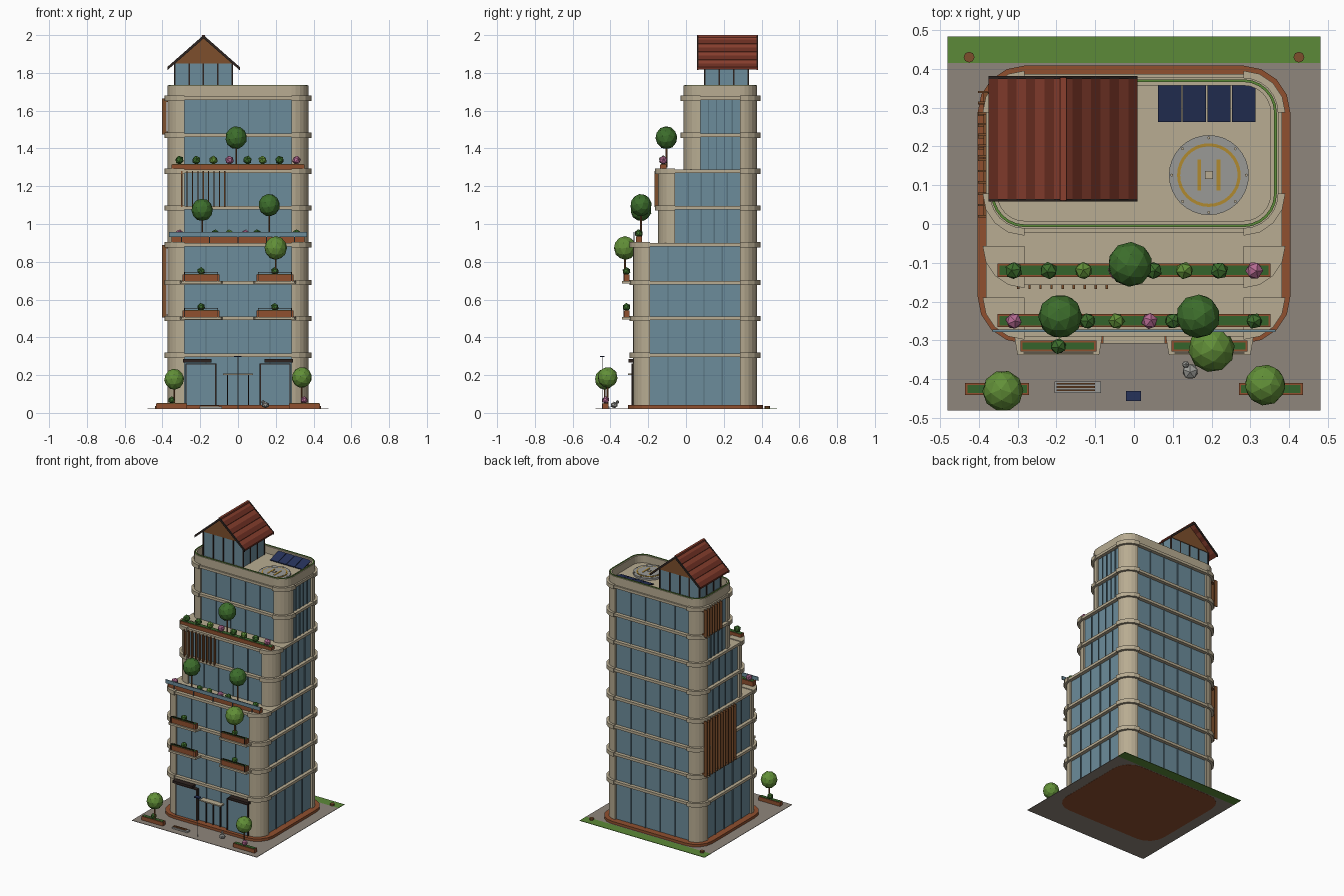
import bpy, bmesh, math, random
from mathutils import Vector, Matrix

if "Cube" in bpy.data.objects:
    bpy.data.objects.remove(bpy.data.objects["Cube"])
random.seed(4)


def mat(name, hexcol):
    m = bpy.data.materials.new(name)
    c = [int(hexcol[i:i + 2], 16) / 255 for i in (0, 2, 4)]
    m.diffuse_color = [((v + 0.055) / 1.055) ** 2.4 for v in c] + [1]
    m.use_nodes = True
    m.node_tree.nodes["Principled BSDF"].inputs["Base Color"].default_value = m.diffuse_color
    return m


STONE, GLASS, BRICK = mat("stone", "b8ac92"), mat("glass", "6c8c9b"), mat("brick", "90502f")
FRAME, DARK, WOOD = mat("frame", "56717e"), mat("dark", "2e2420"), mat("wood", "7d4f2c")
PAVE, GRASS, HEDGE = mat("paving", "8f867c"), mat("grass", "5c8a38"), mat("hedge", "35632b")
LEAF, LIME, PINK = mat("leaf", "3d6e2c"), mat("lime", "629038"), mat("pink", "b56a92")
ROOF_A, ROOF_B = mat("roof", "8a402f"), mat("roof_dark", "6d2f22")
NAVY, GREY, GOLD = mat("solar", "26325a"), mat("concrete", "9a9a96"), mat("gold", "b08a30")


def finish(name, bm, m):
    bmesh.ops.recalc_face_normals(bm, faces=bm.faces)
    me = bpy.data.meshes.new(name)
    bm.to_mesh(me)
    bm.free()
    me.materials.append(m)
    o = bpy.data.objects.new(name, me)
    bpy.context.collection.objects.link(o)
    return o


def boxes(name, items, m):
    """Each item is x0, x1, y0, y1, z0, z1."""
    bm = bmesh.new()
    for a, b, c, d, e, f in items:
        bmesh.ops.create_cube(bm, size=1, matrix=Matrix.Translation(((a + b) / 2, (c + d) / 2, (e + f) / 2))
                              @ Matrix.Diagonal((b - a, d - c, f - e, 1)))
    return finish(name, bm, m)


def prisms(name, loops, vec, m):
    bm = bmesh.new()
    for pts in loops:
        f = bm.faces.new([bm.verts.new(p) for p in pts])
        r = bmesh.ops.extrude_face_region(bm, geom=[f], use_keep_orig=True)
        bmesh.ops.translate(bm, vec=vec, verts=[v for v in r["geom"] if isinstance(v, bmesh.types.BMVert)])
    return finish(name, bm, m)


def arc(cx, cy, r, q, n):
    return [(cx + r * math.cos((q + i / n) * math.pi / 2), cy + r * math.sin((q + i / n) * math.pi / 2))
            for i in range(n + 1)]


X, YB, R = 0.372, 0.377, 0.09


def centres(y0):
    return [(X - R, YB - R), (R - X, YB - R), (R - X, y0 + R), (X - R, y0 + R)]


def outline(y0, grow, z, n=4):
    return [(x, y, z) for q, c in enumerate(centres(y0)) for x, y in arc(*c, R + grow, q, n)]


def slab(name, y0, grow, z0, z1, m, n=4):
    return prisms(name, [outline(y0, grow, z0, n)], (0, 0, z1 - z0), m)


def ring(name, y0, g0, g1, z0, z1, m):
    bm = bmesh.new()
    L = [[bm.verts.new(p) for p in outline(y0, g, z, 6)] for g, z in ((g0, z0), (g0, z1), (g1, z1), (g1, z0))]
    for k in range(4):
        a, b = L[k], L[(k + 1) % 4]
        for i in range(len(a)):
            j = (i + 1) % len(a)
            bm.faces.new((a[i], a[j], b[j], b[i]))
    return finish(name, bm, m)


def disc(name, x, y, z0, z1, r, m, n=24):
    bm = bmesh.new()
    bmesh.ops.create_cone(bm, cap_ends=True, segments=n, radius1=r, radius2=r, depth=z1 - z0,
                          matrix=Matrix.Translation((x, y, (z0 + z1) / 2)))
    return finish(name, bm, m)


def ball(name, x, y, z, r, m, sub=1, zs=1.0):
    bm = bmesh.new()
    rot = Matrix.Rotation(random.uniform(0, 6), 4, 'Z') @ Matrix.Rotation(random.uniform(-.3, .3), 4, 'X')
    bmesh.ops.create_icosphere(bm, subdivisions=sub, radius=r,
                               matrix=Matrix.Translation((x, y, z)) @ Matrix.Diagonal((1, 1, zs, 1)) @ rot)
    return finish(name, bm, m)


def tree(x, y, z, base, r, m):
    disc("tree_trunk", x, y, base, z, 0.005, WOOD, 6)
    ball("tree_crown", x, y, z, r, m, 2, 1.05)


def planter(x0, x1, y0, y1, z0, z1):
    boxes("planter", [(x0, x1, y0, y1, z0, z1)], BRICK)
    boxes("planter_soil", [(x0 + .006, x1 - .006, y0 + .005, y1 - .005, z1 - .01, z1 + .002)], HEDGE)


# ground and plinth
G = 0.024
boxes("plaza", [(-.48, .48, -.48, .415, G - .003, G)], PAVE)
boxes("lawn", [(-.48, .48, .415, .483, G - .003, G)], GRASS)
slab("plinth", -.277, .031, G - .004, .042, BRICK)

# three stepped tiers: glass core, rounded corner piers, mullions
tiers = [(-.28, .03, .89), (-.147, .89, 1.28), (-.012, 1.28, 1.67)]
step = 0.564 / 5
for y0, z0, z1 in tiers:
    slab("glass_walls", y0, -.014, z0, z1, GLASS, 6)
    o = prisms("corner_piers", [[(c[0], c[1], z0)] + [(x, y, z0) for x, y in arc(*c, R, q, 6)]
                                for q, c in enumerate(centres(y0))], (0, 0, z1 - z0), STONE)
    bars = []
    for i in range(1, 5):
        x = -.282 + i * step
        bars += [(x - .003, x + .003, y0 + .008, y0 + .02, z0, z1), (x - .003, x + .003, YB - .02, YB - .008, z0, z1)]
        y = y0 + R + (YB - y0 - 2 * R) * i / 5
        bars += [(s * (X - .014) - .006, s * (X - .014) + .006, y - .003, y + .003, z0, z1) for s in (-1, 1)]
    boxes("mullions", bars, FRAME)

# floor bands with thicker lips around the corners
for z in (.305, .5, .69, .89, 1.085, 1.28, 1.47, 1.665):
    y0 = -.28 if z < .9 else -.147 if z < 1.3 else -.012
    slab("floor_band", y0, .010, z - .009, z + .009, STONE)
    prisms("corner_lips", [[(c[0], c[1], z - .014)] + [(x, y, z - .014) for x, y in arc(*c, R + .018, q, 4)]
                           for q, c in enumerate(centres(y0))], (0, 0, .028), STONE)

# roof deck and parapet
ring("parapet", -.012, 0, -.02, 1.665, 1.733, STONE)
ring("parapet_green_edge", -.012, -.004, -.011, 1.73, 1.737, GRASS)
slab("roof_deck", -.012, -.02, 1.67, 1.682, STONE, 6)

# helipad with neutral touchdown marks
hx, hy = .193, .126
disc("helipad", hx, hy, 1.68, 1.695, .103, GREY, 32)
disc("helipad_ring", hx, hy, 1.69, 1.697, .082, GOLD, 32)
disc("helipad_centre", hx, hy, 1.69, 1.699, .074, GREY, 32)
boxes("touchdown_marks", [(hx + s * .025 - .005, hx + s * .025 + .005, hy - .04, hy + .04, 1.695, 1.701)
                          for s in (-1, 1)], GOLD)
boxes("touchdown_plate", [(hx - .01, hx + .01, hy - .01, hy + .01, 1.695, 1.703)], STONE)
for i in range(8):
    a = i * math.pi / 4
    disc("pad_light", hx + .096 * math.cos(a), hy + .096 * math.sin(a), 1.69, 1.7, .004, STONE, 6)

# solar panels, tilted to the front
prisms("solar_panels", [[(x, .263, 1.692), (x, .36, 1.718), (x, .36, 1.724), (x, .263, 1.698)]
                        for x in (.062 + i * .0635 for i in range(4))], (.06, 0, 0), NAVY)
boxes("solar_legs", [(x, x + .006, .345, .351, 1.68, 1.715) for x in (.08, .16, .22, .29)], DARK)

# penthouse with gabled roof
boxes("penthouse_walls", [(-.335, -.03, .10, .33, 1.68, 1.85)], GLASS)
posts = [(x - .004, x + .004, y - .004, y + .004, 1.68, 1.85) for x in (-.335, -.259, -.183, -.106, -.03) for y in (.1, .33)]
posts += [(x - .004, x + .004, y - .004, y + .004, 1.68, 1.85) for x in (-.335, -.03) for y in (.177, .253)]
boxes("penthouse_posts", posts, DARK)
prisms("gable", [[(-.345, .095, 1.85), (-.02, .095, 1.85), (-.1825, .095, 1.985)]], (0, .24, 0), WOOD)
ax, hw = -.1825, .192
for s in (-1, 1):
    for i in range(8):
        t0, t1, lift = i / 8, (i + 1) / 8, .003 * (i % 2)
        p = [(ax + s * hw * t, y, 1.995 - .168 * t + d) for t, d in
             ((t0, -.008), (t1, -.008), (t1, lift), (t0, lift)) for y in (.062,)]
        prisms("roof_strip", [p], (0, .316, 0), ROOF_B if i % 2 else ROOF_A)
    for y in (.058, .374):
        prisms("roof_fascia", [[(ax, y, 1.982), (ax + s * hw, y, 1.814), (ax + s * hw, y, 1.831), (ax, y, 2.0)]],
               (0, .007, 0), DARK)
boxes("ridge_cap", [(ax - .008, ax + .008, .06, .378, 1.988, 2.0)], ROOF_A)

# terrace planters and planting
planter(-.352, .352, -.137, -.102, 1.285, 1.315)
for x, m in ((-.31, LEAF), (-.22, LEAF), (-.13, LIME), (-.045, PINK), (.05, LEAF), (.13, LIME), (.22, LEAF), (.31, PINK)):
    ball("terrace_shrub", x, -.12, 1.338, .024, m)
tree(-.01, -.104, 1.457, 1.3, .058, LEAF)
planter(-.352, .352, -.266, -.232, .895, .935)
for x, m in ((-.31, PINK), (-.12, LEAF), (-.045, LIME), (.04, PINK), (.1, LEAF), (.31, LEAF)):
    ball("terrace_shrub", x, -.25, .95, .022, m)
tree(-.19, -.238, 1.075, .92, .057, LEAF)
tree(.165, -.238, 1.10, .92, .057, LEAF)
boxes("terrace_glass_rail", [(-.365, .365, -.278, -.272, .932, .957)], GLASS)
boxes("terrace_rail_posts", [(x - .003, x + .003, -.278, -.272, .89, .957) for x in (-.3, -.15, 0, .15, .3)], FRAME)

# balconies
for z in (.69, .5):
    for c in (-.195, .195):
        prisms("balcony_slab", [[(c - .115, -.28, z - .006), (c - .105, -.338, z - .006),
                                 (c + .105, -.338, z - .006), (c + .115, -.28, z - .006)]], (0, 0, .014), STONE)
        planter(c - .098, c + .098, -.329, -.3, z + .008, z + .042)
        boxes("balcony_rail", [(c - .09, c + .09, -.334, -.331, z + .052, z + .056)]
              + [(c + k - .002, c + k + .002, -.334, -.331, z, z + .054) for k in (-.088, .088)], DARK)
        ball("balcony_shrub", c, -.315, z + .06, .022, LEAF)
tree(.2, -.322, .873, .72, .06, LIME)

# timber louvres
boxes("front_louvres", [(x - .003, x + .003, -.167, -.147, 1.09, 1.28) for x in (-.298 + i * .0285 for i in range(9))], WOOD)
for y0, z0, z1, n in ((.175, 1.475, 1.665, 7), (.02, .505, .89, 12)):
    boxes("side_louvres", [(-.402, -.378, y - .003, y + .003, z0, z1)
                           for y in (y0 + i * (.34 - y0) / (n - 1) for i in range(n))], WOOD)
    boxes("louvre_rails", [(-.388, -.362, y0, .34, z, z + .006) for z in (z0 + .01, z1 - .02)], WOOD)

# entrance: shop windows, awnings, doors and canopy
for s in (-1, 1):
    a, b = sorted((s * .275, s * .118))
    boxes("shop_window", [(a, b, -.285, -.26, .042, .255)], GLASS)
    boxes("shop_frame", [(a, b, -.289, -.262, .255, .262), (a - .003, a + .003, -.289, -.262, .042, .262),
                         (b - .003, b + .003, -.289, -.262, .042, .262)], DARK)
    boxes("awning", [(s * .215 - .075, s * .215 + .075, -.305, -.265, .268, .284)], DARK)
boxes("door_frame", [(x - .003, x + .003, -.276, -.262, .042, .2) for x in (-.055, 0, .055)], DARK)
boxes("door_canopy", [(-.08, .08, -.308, -.262, .2, .208)], STONE)

# plaza: planters, trees, bench, lamp and sculpture
for s, y, z, m in ((-1, -.43, .178, LIME), (1, -.415, .188, LIME)):
    a, b = sorted((s * .435, s * .27))
    planter(a, b, -.441, -.41, G, .05)
    tree(s * .338, y, z, .04, .053, m)
ball("plaza_shrub", -.35, -.425, .068, .02, LEAF)
ball("plaza_shrub", .35, -.425, .068, .02, PINK)
boxes("bench_base", [(-.205, -.085, -.435, -.406, G, .034)], GREY)
boxes("bench_slats", [(-.2, -.1, y, y + .004, .034, .038) for y in (-.43, -.422, -.414)], WOOD)
disc("lamp_post", 0, -.443, G, .298, .002, GREY, 6)
boxes("lamp_solar_panel", [(-.02, .018, -.456, -.431, .295, .302)], NAVY)
ball("sculpture_body", .145, -.38, .042, .022, GREY, 1, .8)
ball("sculpture_top", .133, -.362, .058, .01, GREY)
for x in (-.425, .425):
    disc("lawn_bollard", x, .43, G, .036, .014, WOOD, 8)
